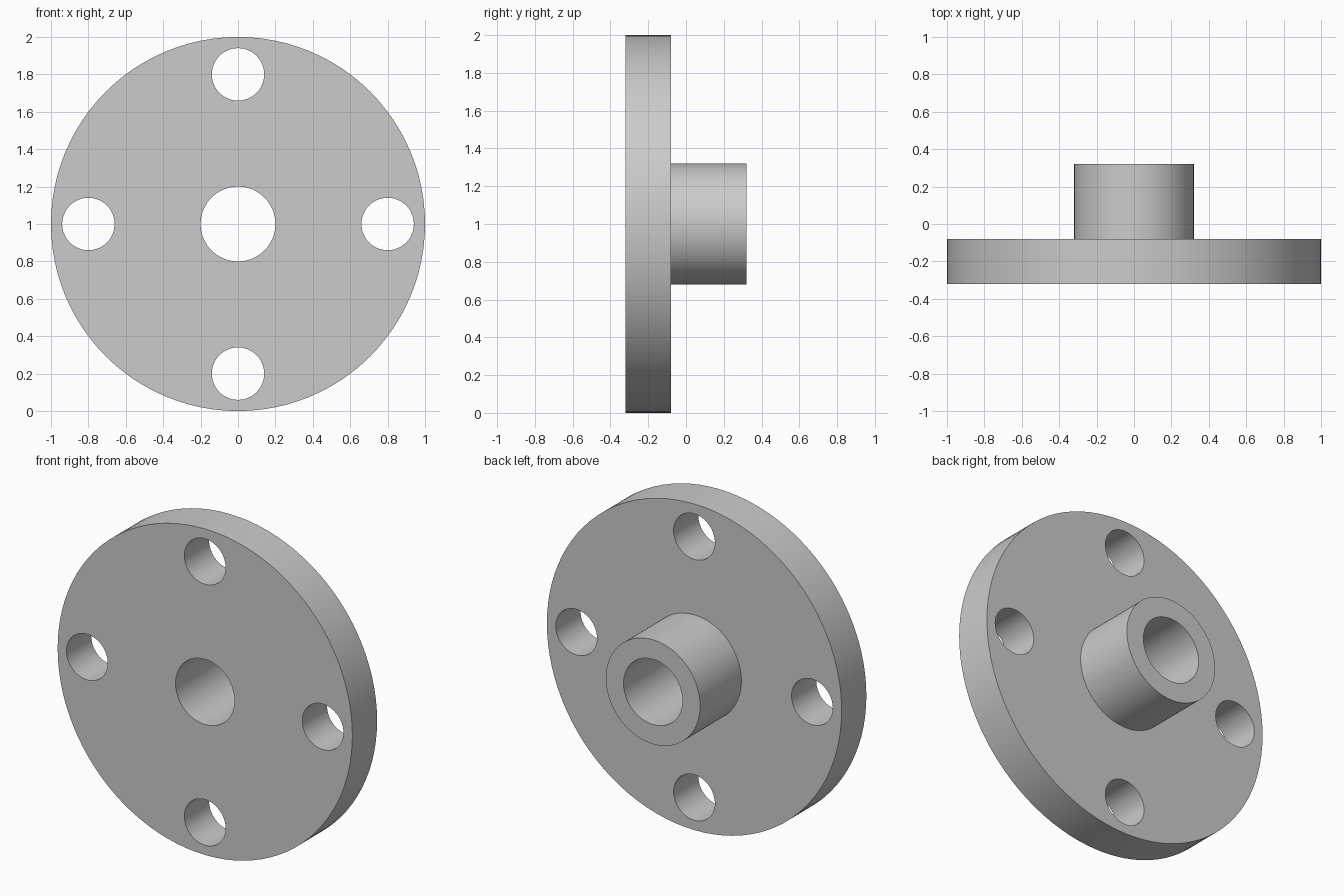
import bpy
import bmesh
from math import cos, sin, pi, radians
from mathutils import Matrix, Vector

SEGMENTS = 96
CENTRE = Vector((0, 0, 1))
FRONT, STEP, BACK = -0.32, -0.08, 0.32
DISC_R, HUB_R, BORE_R = 1.0, 0.32, 0.2
BOLT_R, BOLT_CIRCLE = 0.14, 0.8

cube = bpy.data.objects.get("Cube")
if cube:
    bpy.data.objects.remove(cube, do_unlink=True)

# Plain grey metal
grey = bpy.data.materials.new("grey metal")
grey.use_nodes = True
colour = (0.6, 0.6, 0.6, 1)
grey.diffuse_color = colour
grey.node_tree.nodes["Principled BSDF"].inputs["Base Color"].default_value = colour


def add_object(name, bm):
    bmesh.ops.recalc_face_normals(bm, faces=bm.faces)
    mesh = bpy.data.meshes.new(name)
    bm.to_mesh(mesh)
    bm.free()
    mesh.materials.append(grey)
    obj = bpy.data.objects.new(name, mesh)
    bpy.context.collection.objects.link(obj)
    return obj


# Disc, hub and bore turned from one closed profile of (radius, y)
profile = [(BORE_R, FRONT), (DISC_R, FRONT), (DISC_R, STEP),
           (HUB_R, STEP), (HUB_R, BACK), (BORE_R, BACK)]
bm = bmesh.new()
verts = [bm.verts.new(CENTRE + Vector((r, y, 0))) for r, y in profile]
edges = [bm.edges.new((v, verts[i - 1])) for i, v in enumerate(verts)]
bmesh.ops.spin(bm, geom=verts + edges, cent=CENTRE, axis=(0, 1, 0),
               angle=2 * pi, steps=SEGMENTS, use_merge=True)
bmesh.ops.remove_doubles(bm, verts=bm.verts, dist=1e-5)
flange = add_object("flange", bm)

# Four bolt holes
bm = bmesh.new()
for i in range(4):
    a = i * pi / 2
    spot = CENTRE + BOLT_CIRCLE * Vector((cos(a), 0, sin(a)))
    spot.y = (FRONT + STEP) / 2
    bmesh.ops.create_cone(bm, cap_ends=True, segments=64, depth=0.5,
                          radius1=BOLT_R, radius2=BOLT_R,
                          matrix=Matrix.Translation(spot) @ Matrix.Rotation(pi / 2, 4, 'X'))
cutter = add_object("bolt_hole_cutter", bm)
cutter.hide_render = True

cut = flange.modifiers.new("bolt holes", 'BOOLEAN')
cut.operation = 'DIFFERENCE'
cut.solver = 'EXACT'
cut.object = cutter

bpy.ops.object.select_all(action='DESELECT')
flange.select_set(True)
bpy.context.view_layer.objects.active = flange
bpy.ops.object.modifier_apply(modifier=cut.name)
bpy.data.objects.remove(cutter, do_unlink=True)

# Smooth round walls, sharp rims
bpy.ops.object.shade_smooth_by_angle(angle=radians(30))
